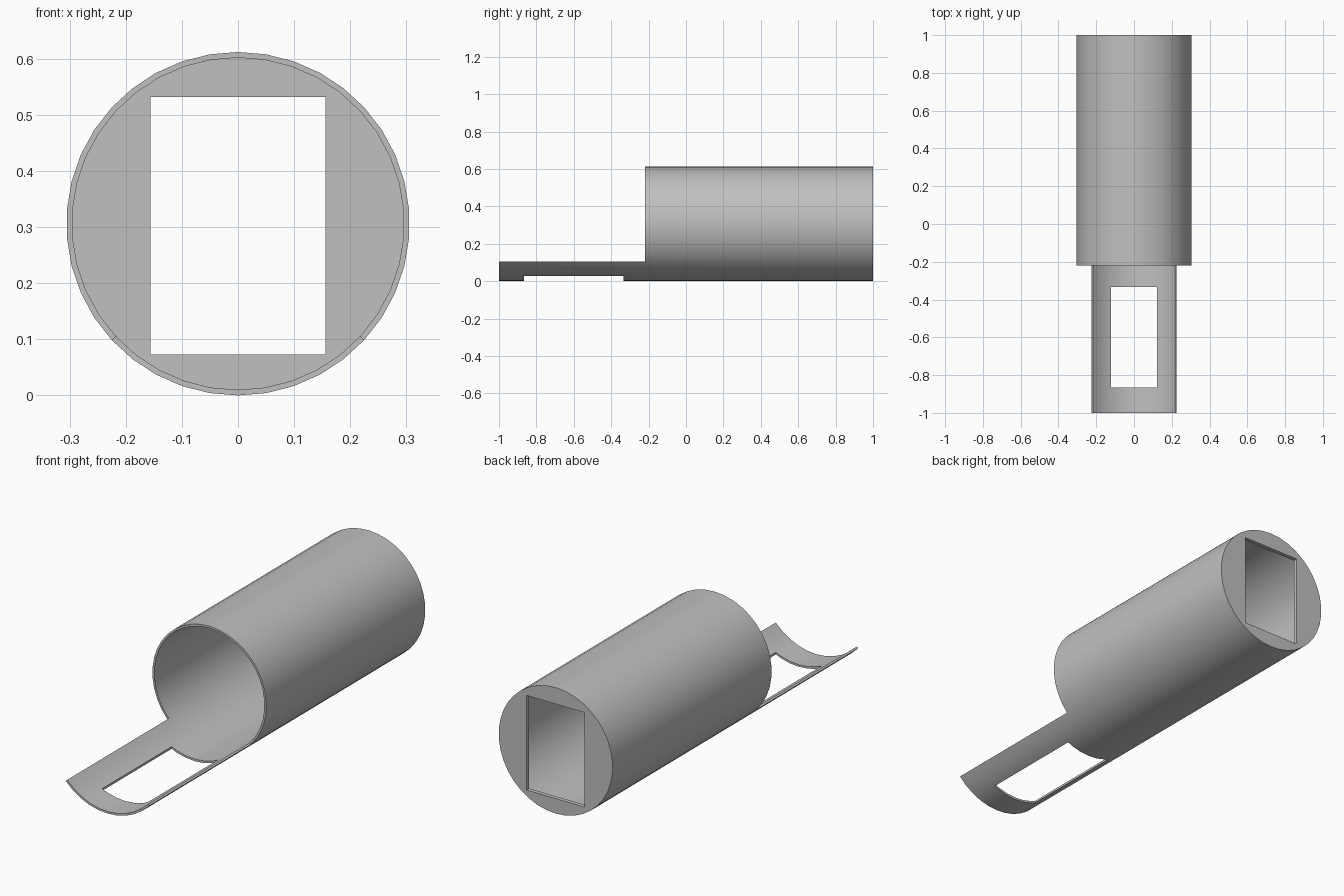
import bpy, bmesh, math

old = bpy.data.objects.get("Cube")
if old:
    bpy.data.objects.remove(old, do_unlink=True)

SIDES, R_OUT, R_IN = 38, 0.306, 0.296
FRONT, MOUTH, FLOOR, BACK = -1.0, -0.22, 0.98, 1.0
LIP_STEPS = 5  # lip spans this many sides either way from the bottom

grey = bpy.data.materials.new("plain grey")
grey.use_nodes = True
colour = (0.53, 0.53, 0.53, 1)
grey.diffuse_color = colour
grey.node_tree.nodes["Principled BSDF"].inputs["Base Color"].default_value = colour


def ring(bm, radius, y):
    """Ring of vertices around the tube axis, starting at the bottom."""
    step = 2 * math.pi / SIDES
    return [bm.verts.new((radius * math.sin(i * step), y,
                          R_OUT - radius * math.cos(i * step)))
            for i in range(SIDES)]


def bridge(bm, a, b):
    return [bm.faces.new((a[i], a[(i + 1) % SIDES], b[(i + 1) % SIDES], b[i]))
            for i in range(SIDES)]


def cut_box(target, low, high):
    """Cut a box-shaped opening through the target."""
    bpy.ops.mesh.primitive_cube_add(
        size=1, location=[(a + b) / 2 for a, b in zip(low, high)])
    cutter = bpy.context.object
    cutter.scale = [b - a for a, b in zip(low, high)]
    cutter.hide_render = True
    bpy.context.view_layer.objects.active = target
    mod = target.modifiers.new("opening", "BOOLEAN")
    mod.operation, mod.solver, mod.object = "DIFFERENCE", "EXACT", cutter
    bpy.ops.object.modifier_apply(modifier=mod.name)
    bpy.data.objects.remove(cutter, do_unlink=True)


# Tube with a closed back
bm = bmesh.new()
outer_back, outer_mouth = ring(bm, R_OUT, BACK), ring(bm, R_OUT, MOUTH)
inner_mouth, inner_floor = ring(bm, R_IN, MOUTH), ring(bm, R_IN, FLOOR)
bm.faces.new(outer_back)
bridge(bm, outer_back, outer_mouth)
rim = bridge(bm, outer_mouth, inner_mouth)
bridge(bm, inner_mouth, inner_floor)
bm.faces.new(inner_floor)

# Curved lip pulled forward from the bottom of the rim
lip = [rim[i] for i in range(-LIP_STEPS, LIP_STEPS)]
moved = bmesh.ops.extrude_face_region(bm, geom=lip)["geom"]
bmesh.ops.translate(bm, vec=(0, FRONT - MOUTH, 0),
                    verts=[v for v in moved if isinstance(v, bmesh.types.BMVert)])
bmesh.ops.delete(bm, geom=[f for f in lip if f.is_valid], context="FACES_ONLY")
bmesh.ops.recalc_face_normals(bm, faces=bm.faces)

mesh = bpy.data.meshes.new("tube_with_lip")
bm.to_mesh(mesh)
bm.free()
mesh.materials.append(grey)
tube = bpy.data.objects.new("tube_with_lip", mesh)
bpy.context.collection.objects.link(tube)

# Openings in the back wall and in the lip
cut_box(tube, (-0.156, 0.9, 0.073), (0.156, 1.1, 0.532))
cut_box(tube, (-0.123, -0.866, -0.1), (0.123, -0.333, 0.2))

bpy.ops.object.select_all(action="DESELECT")
tube.select_set(True)
bpy.context.view_layer.objects.active = tube
bpy.ops.object.shade_smooth_by_angle(angle=math.radians(30))
